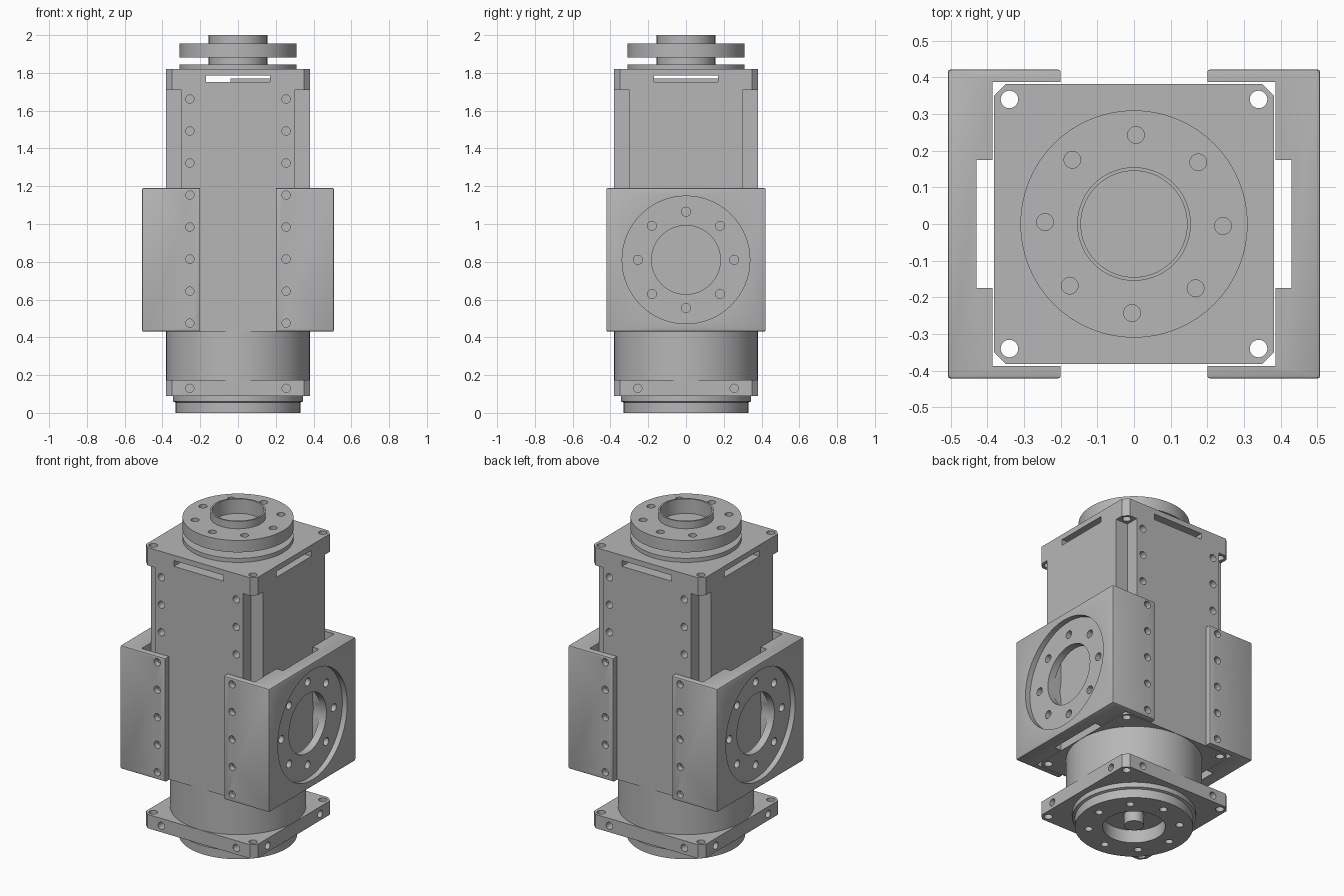
import bpy, bmesh
from math import pi, cos, sin, radians
from mathutils import Matrix, Vector

cube = bpy.data.objects.get("Cube")
if cube:
    bpy.data.objects.remove(cube, do_unlink=True)

grey = bpy.data.materials.new("machined grey")
grey.use_nodes = True
colour = (0.47, 0.47, 0.47, 1)
grey.diffuse_color = colour
grey.node_tree.nodes["Principled BSDF"].inputs["Base Color"].default_value = colour

HALF = 0.382          # half width of the square housing
QUARTERS = [Matrix.Rotation(i * pi / 2, 4, "Z") for i in range(4)]
SIGNS = (-1, 1)


def finish(name, bm):
    bmesh.ops.recalc_face_normals(bm, faces=bm.faces)
    mesh = bpy.data.meshes.new(name)
    bm.to_mesh(mesh)
    bm.free()
    mesh.materials.append(grey)
    obj = bpy.data.objects.new(name, mesh)
    bpy.context.collection.objects.link(obj)
    return obj


def prism_bm(points, z0, z1):
    bm = bmesh.new()
    face = bm.faces.new([bm.verts.new((x, y, z0)) for x, y in points])
    ext = bmesh.ops.extrude_face_region(bm, geom=[face])["geom"]
    verts = [v for v in ext if isinstance(v, bmesh.types.BMVert)]
    bmesh.ops.translate(bm, vec=(0, 0, z1 - z0), verts=verts)
    return bm


def fourfold(corner):
    return [(q @ Vector((x, y, 0))).xy for q in QUARTERS for x, y in corner]


def lathe(name, profile, steps=96):
    bm = bmesh.new()
    verts = [bm.verts.new((r, 0, z)) for r, z in profile]
    edges = [bm.edges.new(pair) for pair in zip(verts, verts[1:])]
    bmesh.ops.spin(bm, geom=verts + edges, cent=(0, 0, 0), axis=(0, 0, 1),
                   angle=2 * pi, steps=steps, use_duplicate=False)
    bmesh.ops.remove_doubles(bm, verts=bm.verts, dist=1e-5)
    return finish(name, bm)


def drill(obj, rods=(), boxes=()):
    """Cut rods (start, end, radius) and boxes (centre, size) out of a part."""
    bm = bmesh.new()
    for a, b, r in rods:
        a, b = Vector(a), Vector(b)
        turn = (b - a).to_track_quat("Z", "Y").to_matrix().to_4x4()
        bmesh.ops.create_cone(bm, cap_ends=True, segments=64 if r > 0.1 else 20,
                              radius1=r, radius2=r, depth=(b - a).length,
                              matrix=Matrix.Translation((a + b) / 2) @ turn)
    for centre, size in boxes:
        bmesh.ops.create_cube(bm, size=1, matrix=Matrix.Translation(centre)
                              @ Matrix.Diagonal((*size, 1)))
    cutter = finish("cutter", bm)
    cutter.hide_render = True
    mod = obj.modifiers.new("cut", "BOOLEAN")
    mod.operation, mod.solver, mod.object = "DIFFERENCE", "EXACT", cutter
    bpy.context.view_layer.update()
    graph = bpy.context.evaluated_depsgraph_get()
    result = bpy.data.meshes.new_from_object(obj.evaluated_get(graph))
    obj.modifiers.clear()
    obj.data = result
    result.materials.clear()
    result.materials.append(grey)
    bpy.data.objects.remove(cutter, do_unlink=True)


def ring(radius, turn=0):
    return [(radius * cos(turn + i * pi / 4), radius * sin(turn + i * pi / 4))
            for i in range(8)]


def corner_rods(z0, z1):
    return [((x, y, z0), (x, y, z1), 0.024)
            for x in (-0.34, 0.34) for y in (-0.34, 0.34)]


parts = []
plate = fourfold([(HALF, 0.35), (0.35, HALF)])
cross = fourfold([(HALF, 0.30), (0.30, 0.30), (0.30, HALF)])
row = [0.475 + 0.1695 * i for i in range(8)]

# Bottom connector with bore, pin and screw circle
base = lathe("base_connector", [(0, 0.01), (0.055, 0.01), (0.055, 0.08),
             (0.175, 0.08), (0.175, 0), (0.33, 0), (0.33, 0.055),
             (0.345, 0.06), (0.345, 0.09), (0, 0.09)])
drill(base, [((x, y, -0.02), (x, y, 0.04), 0.022) for x, y in ring(0.255)])

# Square bottom flange with corner holes and side holes
flange = finish("bottom_flange", prism_bm(plate, 0.09, 0.175))
drill(flange, corner_rods(0.05, 0.2))
side = [((x, -0.42, 0.13), (x, -0.32, 0.13), 0.022) for x in (-0.255, 0.255)]
drill(flange, [(q @ Vector(a), q @ Vector(b), r)
               for q in QUARTERS for a, b, r in side])

barrel = lathe("lower_barrel", [(0, 0.175), (0.38, 0.175), (0.38, 0.43), (0, 0.43)])

# Housing: end plates with notched shaft between
lower_plate = finish("housing_lower_plate", prism_bm(plate, 0.43, 0.54))
drill(lower_plate, corner_rods(0.4, 0.6))

shaft = finish("housing_shaft", prism_bm(cross, 0.54, 1.71))
drill(shaft, [((x, s * 0.42, z), (x, s * 0.32, z), 0.022)
              for x in (-0.255, 0.255) for s in SIGNS for z in row[1:]])

upper_plate = finish("housing_upper_plate", prism_bm(plate, 1.71, 1.82))
drill(upper_plate, corner_rods(1.65, 1.9))
drill(upper_plate, boxes=[((0, 0, 1.769), (0.34, 1, 0.036))])
drill(upper_plate, boxes=[((0, 0, 1.769), (1, 0.34, 0.036))])

board = [(-0.04, -0.17), (0.17, -0.17), (0.17, 0.17), (-0.04, 0.17)]
inner_board = finish("inner_board", prism_bm(board, 1.751, 1.77))

# Top output coupling
coupling = lathe("top_coupling", [(0, 1.82), (0.31, 1.82), (0.31, 1.845),
                 (0.155, 1.845), (0.155, 1.882), (0.31, 1.882), (0.31, 1.955),
                 (0.155, 1.955), (0.155, 2), (0.145, 2), (0.145, 1.91), (0, 1.91)])
drill(coupling, [((x, y, 1.86), (x, y, 1.98), 0.023)
                 for x, y in ring(0.243, radians(-1.2))])

# Side brackets wrapping the housing
half = [(0.2, -0.422), (0.508, -0.422)]
inner = [(0.2, 0.387), (0.386, 0.387), (0.386, 0.175), (0.43, 0.175)]
outline = (half + [(x, -y) for x, y in reversed(half)]
           + inner + [(x, -y) for x, y in reversed(inner)])
for label, angle in (("left", 0), ("right", pi)):
    bm = prism_bm(outline, 0.43, 1.19)
    outer = [e for e in bm.edges
             if all(abs(v.co.y) > 0.41 or v.co.x > 0.5 for v in e.verts)]
    bmesh.ops.bevel(bm, geom=outer, offset=0.008, segments=2, affect="EDGES",
                    profile=0.5)
    bracket = finish(label + "_bracket", bm)
    mid = 0.81
    drill(bracket, [((0.475, 0, mid), (0.6, 0, mid), 0.338)])
    drill(bracket, [((0.35, 0, mid), (0.55, 0, mid), 0.182)])
    drill(bracket, [((0.44, y, mid + z), (0.55, y, mid + z), 0.024)
                    for y, z in ring(0.255)])
    drill(bracket, [((0.255, s * 0.36, z), (0.255, s * 0.46, z), 0.022)
                    for s in SIGNS for z in row[:5]])
    bracket.data.transform(Matrix.Rotation(angle, 4, "Z"))
    parts.append(bracket)

# Smooth round walls, keep edges sharp
parts += [base, flange, barrel, lower_plate, shaft, upper_plate, inner_board, coupling]
bpy.ops.object.select_all(action="DESELECT")
for part in parts:
    part.select_set(True)
bpy.context.view_layer.objects.active = parts[0]
bpy.ops.object.shade_smooth_by_angle(angle=radians(30))
